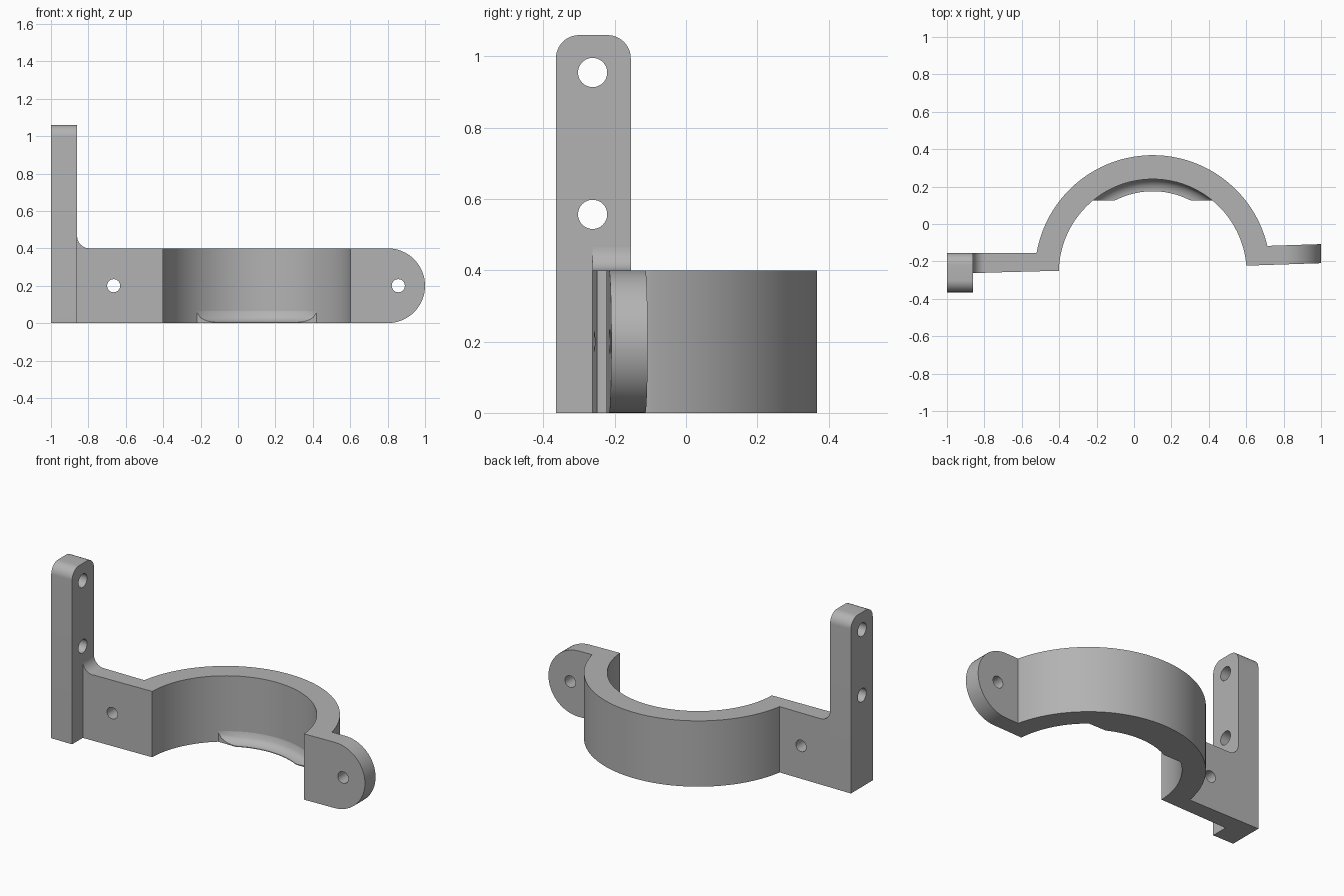
import bpy, bmesh
from math import sin, cos, asin, sqrt, pi, radians
from mathutils import Vector

if "Cube" in bpy.data.objects:
    bpy.data.objects.remove(bpy.data.objects["Cube"])

grey = bpy.data.materials.new("plain grey")
grey.use_nodes = True
colour = (0.45, 0.45, 0.45, 1)
grey.diffuse_color = colour
grey.node_tree.nodes["Principled BSDF"].inputs["Base Color"].default_value = colour

CX, CY = 0.1, -0.262       # ring centre
R_IN, R_OUT = 0.502, 0.63
HEIGHT = 0.4


def finish(name, bm):
    """Turn a bmesh into a named, coloured object."""
    bmesh.ops.remove_doubles(bm, verts=bm.verts, dist=1e-5)
    bmesh.ops.recalc_face_normals(bm, faces=bm.faces)
    mesh = bpy.data.meshes.new(name)
    bm.to_mesh(mesh)
    bm.free()
    mesh.materials.append(grey)
    obj = bpy.data.objects.new(name, mesh)
    bpy.context.collection.objects.link(obj)
    return obj


def prism(name, points, place, depth):
    """Extrude a 2D outline, placed in 3D, along a depth vector."""
    bm = bmesh.new()
    face = bm.faces.new([bm.verts.new(place(a, b)) for a, b in points])
    out = bmesh.ops.extrude_face_region(bm, geom=[face])
    moved = [v for v in out["geom"] if isinstance(v, bmesh.types.BMVert)]
    bmesh.ops.translate(bm, verts=moved, vec=Vector(depth))
    return finish(name, bm)


def arc(cx, cy, r, start, end, steps):
    angles = [start + (end - start) * i / steps for i in range(steps + 1)]
    return [(cx + r * cos(t), cy + r * sin(t)) for t in angles]


def select(obj):
    bpy.ops.object.select_all(action="DESELECT")
    obj.select_set(True)
    bpy.context.view_layer.objects.active = obj


def drill(obj, centre, radius, rotation):
    """Cut a round through hole."""
    bpy.ops.mesh.primitive_cylinder_add(vertices=32, radius=radius, depth=0.5,
                                        location=centre, rotation=rotation)
    cutter = bpy.context.object
    cutter.hide_render = True
    cutter.data.materials.append(grey)
    select(obj)
    cut = obj.modifiers.new("hole", "BOOLEAN")
    cut.operation, cut.solver, cut.object = "DIFFERENCE", "EXACT", cutter
    bpy.ops.object.modifier_apply(modifier=cut.name)
    bpy.data.objects.remove(cutter)


# Half ring with the left-hand arm and a stub for the round ear
outer = arc(CX, CY, R_OUT, asin((-0.117 - CY) / R_OUT),
            pi - asin((-0.155 - CY) / R_OUT), 64)
inner = arc(CX, CY, R_IN, pi - asin((-0.25 - CY) / R_IN),
            asin((-0.223 - CY) / R_IN), 64)
ear_x = outer[0][0]
outline = outer + [(-0.86, -0.155), (-0.86, -0.262)] + inner + [(ear_x, -0.219)]
clamp = prism("half_ring_and_arm", outline, lambda a, b: (a, b, 0), (0, 0, HEIGHT))
drill(clamp, (-0.665, -0.2, 0.2), 0.035, (pi / 2, 0, 0))

# Rounded ear, slightly skewed
ear_shape = [(ear_x, 0)] + arc(0.8, 0.2, 0.2, -pi / 2, pi / 2, 32) + [(ear_x, HEIGHT)]
ear = prism("round_ear", ear_shape,
            lambda a, b: (a, -0.219 + 0.033 * (a - ear_x), b), (0, 0.102, 0))
drill(ear, (0.857, -0.16, 0.2), 0.035, (pi / 2, 0, 0))

# Upright mounting bar with rounded top corners
bar_shape = ([(-0.365, 0), (-0.155, 0)] + arc(-0.22, 0.995, 0.065, 0, pi / 2, 12)
             + arc(-0.3, 0.995, 0.065, pi / 2, pi, 12))
bar = prism("upright_bar", bar_shape, lambda a, b: (-1, a, b), (0.14, 0, 0))
for z in (0.557, 0.955):
    drill(bar, (-0.93, -0.262, z), 0.041, (0, pi / 2, 0))

# Concave fillet between arm and bar
corner = [(-0.86, HEIGHT)] + arc(-0.795, HEIGHT + 0.065, 0.065, 1.5 * pi, pi, 12)
fillet = prism("corner_fillet", corner, lambda a, b: (a, -0.262, b), (0, 0.107, 0))

# Curved lip inside the ring's lower edge, ends trimmed straight
LIP_R, TRIM, LIP_H = 0.437, 0.387, 0.06
start = asin(TRIM / R_IN)
COLS, ROWS = 48, 8
bm = bmesh.new()
tops, bottoms = [], []
for i in range(COLS + 1):
    t = start + (pi - 2 * start) * i / COLS
    r0 = min(max(LIP_R, TRIM / sin(t)), R_IN - 0.0005)
    top, bottom = [], []
    for j in range(ROWS + 1):
        r = r0 + (R_IN - r0) * j / ROWS
        u = min(1, (r - LIP_R) / (R_IN - LIP_R))
        z = 0.004 + LIP_H * (1 - sqrt(1 - u * u))
        x, y = CX + r * cos(t), CY + r * sin(t)
        top.append(bm.verts.new((x, y, z)))
        bottom.append(bm.verts.new((x, y, 0)))
    tops.append(top)
    bottoms.append(bottom)
for i in range(COLS):
    for grid in (tops, bottoms):
        for j in range(ROWS):
            bm.faces.new((grid[i][j], grid[i][j + 1], grid[i + 1][j + 1], grid[i + 1][j]))
    for j in (0, ROWS):
        bm.faces.new((tops[i][j], tops[i + 1][j], bottoms[i + 1][j], bottoms[i][j]))
for i in (0, COLS):
    for j in range(ROWS):
        bm.faces.new((tops[i][j], tops[i][j + 1], bottoms[i][j + 1], bottoms[i][j]))
lip = finish("inner_lip", bm)

for obj in (clamp, ear, bar, fillet, lip):
    select(obj)
    bpy.ops.object.shade_smooth_by_angle(angle=radians(30))
